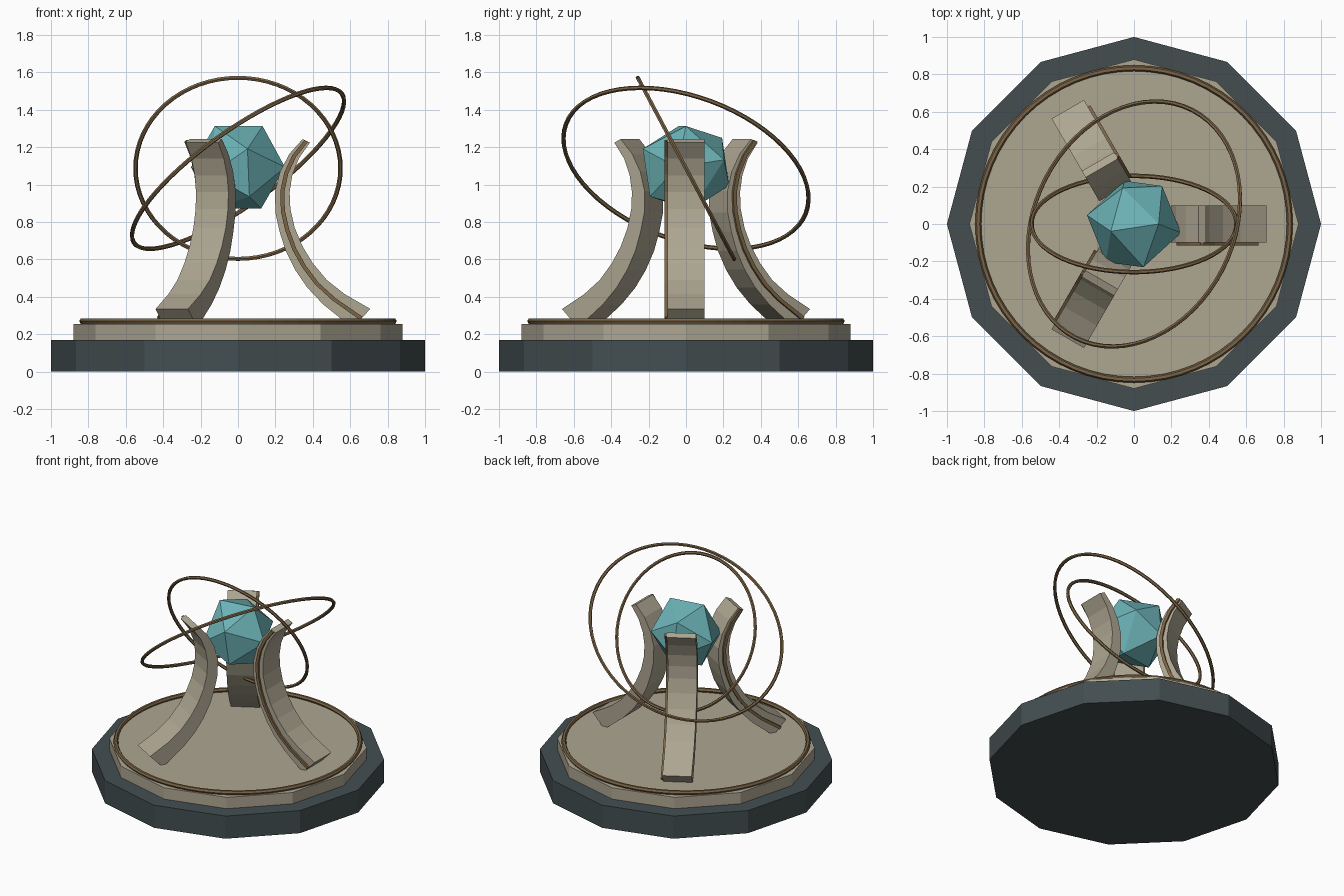
import bpy, bmesh, math
from mathutils import Matrix, Vector

if "Cube" in bpy.data.objects:
    bpy.data.objects.remove(bpy.data.objects["Cube"])


def material(name, rgb):
    m = bpy.data.materials.new(name)
    m.use_nodes = True
    m.diffuse_color = (*rgb, 1)
    m.node_tree.nodes["Principled BSDF"].inputs["Base Color"].default_value = (*rgb, 1)
    return m


slate = material("dark slate", (0.056, 0.076, 0.081))
stone = material("pale stone", (0.42, 0.38, 0.285))
bronze = material("bronze", (0.2, 0.13, 0.062))
teal = material("teal crystal", (0.15, 0.45, 0.47))


def finish(bm, name, mat):
    bmesh.ops.recalc_face_normals(bm, faces=bm.faces)
    mesh = bpy.data.meshes.new(name)
    bm.to_mesh(mesh)
    bm.free()
    mesh.materials.append(mat)
    obj = bpy.data.objects.new(name, mesh)
    bpy.context.collection.objects.link(obj)
    return obj


def disc(name, radius, bottom, top, mat):
    bm = bmesh.new()
    bmesh.ops.create_cone(bm, cap_ends=True, segments=12, radius1=radius, radius2=radius,
                          depth=top - bottom,
                          matrix=Matrix.Translation((0, 0, (top + bottom) / 2)))
    # Put corners exactly on the axes
    corner = max(bm.verts, key=lambda v: v.co.x).co
    turn = Matrix.Rotation(-math.atan2(corner.y, corner.x), 3, 'Z')
    bmesh.ops.rotate(bm, verts=bm.verts, matrix=turn)
    return finish(bm, name, mat)


def ring(name, radius, tube, height, normal=(0, 0, 1)):
    bpy.ops.mesh.primitive_torus_add(major_segments=64, minor_segments=6,
                                     major_radius=radius, minor_radius=tube)
    obj = bpy.context.object
    obj.name = name
    obj.location = (0, 0, height)
    obj.rotation_euler = Vector(normal).to_track_quat('Z', 'Y').to_euler()
    obj.data.materials.append(bronze)
    return obj


def ribbed_bar(name, outer, inner, near, far, angle, mat):
    """Bar with a curved side profile, extruded from near to far and turned about z."""
    bm = bmesh.new()
    rows = [[bm.verts.new(p) for p in ((o[0], near, o[1]), (o[0], far, o[1]),
                                       (i[0], far, i[1]), (i[0], near, i[1]))]
            for o, i in zip(outer, inner)]
    for a, b in zip(rows, rows[1:]):
        for k in range(4):
            j = (k + 1) % 4
            bm.faces.new((a[k], a[j], b[j], b[k]))
    bm.faces.new(rows[0])
    bm.faces.new(rows[-1])
    bmesh.ops.rotate(bm, verts=bm.verts, matrix=Matrix.Rotation(angle, 3, 'Z'))
    return finish(bm, name, mat)


# Stepped base with inlaid ring
disc("base_plinth", 1.0, 0, 0.17, slate)
disc("base_platform", 0.88, 0.17, 0.255, stone)
ring("base_ring", 0.833, 0.016, 0.27)

# Three curved claws, each with a trim strip on one side
outer = [(.385, 1.225), (.325, 1.14), (.29, 1.05), (.276, .96), (.28, .87), (.303, .77),
         (.345, .67), (.40, .58), (.475, .49), (.57, .415), (.708, .335)]
inner = [(.345, 1.243), (.275, 1.165), (.225, 1.07), (.198, .965), (.2, .85), (.222, .75),
         (.255, .645), (.305, .545), (.37, .45), (.455, .36), (.61, .235)]
trim_out, trim_in = [], []
for o, i in zip(outer, inner):
    o, i = Vector(o), Vector(i)
    middle, half = (o + i) / 2, (o - i).normalized() * 0.011
    trim_out.append(middle + half)
    trim_in.append(middle - half)
for n, side in enumerate(("left", "back", "front")):
    angle = n * math.tau / 3
    ribbed_bar(side + "_claw", outer, inner, -0.1, 0.1, angle, stone)
    ribbed_bar(side + "_claw_trim", trim_out, trim_in, -0.115, -0.098, angle, bronze)

# Faceted crystal: hull of six opposite corner pairs
corners = [(.05, -.228, .097), (.24, -.045, 0), (.133, 0, .222),
           (.15, .203, .04), (-.122, -.038, .217), (-.06, .19, .155)]
bm = bmesh.new()
for c in corners:
    for sign in (1, -1):
        bm.verts.new(Vector(c).normalized() * 0.256 * sign + Vector((0, 0, 1.093)))
bmesh.ops.convex_hull(bm, input=bm.verts)
finish(bm, "crystal", teal)

# Tilted orbit rings
tilt = math.radians(62)
ring("inner_orbit_ring", 0.548, 0.012, 1.087, (0, math.sin(tilt), math.cos(tilt)))
ring("outer_orbit_ring", 0.684, 0.012, 1.087, (-0.56, 0.288, 0.778))
